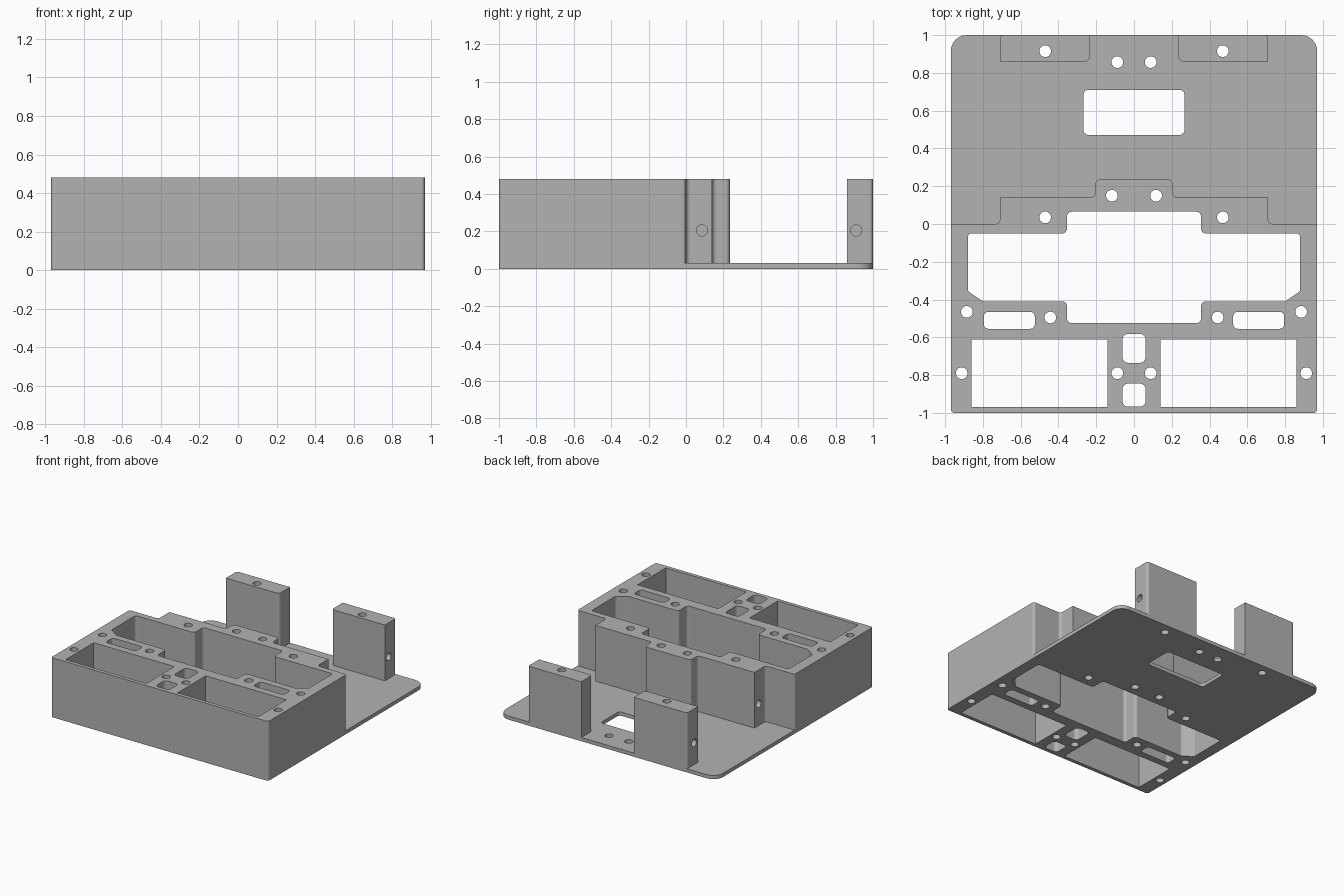
import bpy
import bmesh
import math
from mathutils import Vector, Matrix

TOP, PLATE, HOLE_R = 0.48, 0.03, 0.031

cube = bpy.data.objects.get("Cube")
if cube:
    bpy.data.objects.remove(cube)

grey = bpy.data.materials.new("plain grey")
grey.use_nodes = True
colour = (0.45, 0.45, 0.45, 1)
grey.diffuse_color = colour
grey.node_tree.nodes["Principled BSDF"].inputs["Base Color"].default_value = colour


def fillet(corners, steps=6):
    """Round each (x, y, radius) corner of a closed outline."""
    out = []
    n = len(corners)
    for i, (x, y, r) in enumerate(corners):
        p = Vector((x, y))
        if r == 0:
            out.append(p)
            continue
        a = (Vector(corners[i - 1][:2]) - p).normalized()
        b = (Vector(corners[(i + 1) % n][:2]) - p).normalized()
        half = a.angle(b) / 2
        centre = p + (a + b).normalized() * (r / math.sin(half))
        start = p + a * (r / math.tan(half)) - centre
        end = p + b * (r / math.tan(half)) - centre
        turn = start.angle_signed(end)
        for k in range(steps + 1):
            out.append(centre + Matrix.Rotation(-turn * k / steps, 2) @ start)
    return out


def mirrored(half):
    """Complete a right-hand half outline across x = 0."""
    return half + [(-x, y, r) for x, y, r in reversed(half)]


def rect(x0, x1, y0, y1, r=0):
    return [(x0, y0, r), (x1, y0, r), (x1, y1, r), (x0, y1, r)]


def flip(outline):
    return [(-x, y, r) for x, y, r in reversed(outline)]


def prism(bm, points, z0, z1):
    low = [bm.verts.new((p[0], p[1], z0)) for p in points]
    high = [bm.verts.new((p[0], p[1], z1)) for p in points]
    bm.faces.new(low[::-1])
    bm.faces.new(high)
    for i in range(len(points)):
        j = (i + 1) % len(points)
        bm.faces.new((low[i], low[j], high[j], high[i]))


def finish(bm, name):
    bmesh.ops.recalc_face_normals(bm, faces=bm.faces)
    mesh = bpy.data.meshes.new(name)
    bm.to_mesh(mesh)
    bm.free()
    mesh.materials.append(grey)
    obj = bpy.data.objects.new(name, mesh)
    bpy.context.collection.objects.link(obj)
    return obj


def solid(name, outlines, z0, z1):
    bm = bmesh.new()
    for outline in outlines:
        prism(bm, fillet(outline), z0, z1)
    return finish(bm, name)


def combine(body, tool, operation):
    bpy.context.view_layer.objects.active = body
    mod = body.modifiers.new(operation.lower(), "BOOLEAN")
    mod.operation = operation
    mod.solver = "EXACT"
    mod.object = tool
    bpy.ops.object.modifier_apply(modifier=mod.name)
    bpy.data.objects.remove(tool)


# Base plate with rounded rear corners
chassis = solid("chassis", [mirrored([(0.97, -1, 0.02), (0.97, 1, 0.085)])], 0, PLATE)

# Tall front block with a stepped back
block = solid("block", [mirrored([
    (0.97, -1, 0.02), (0.97, 0, 0.02), (0.71, 0, 0.025), (0.71, 0.14, 0),
    (0.205, 0.14, 0.025), (0.205, 0.235, 0.025)])], 0.01, TOP)
combine(chassis, block, "UNION")

# Two rear posts
post = [(0.235, 0.86, 0.025), (0.71, 0.86, 0), (0.71, 1, 0.02), (0.235, 1, 0)]
posts = solid("posts", [post, flip(post)], 0.01, TOP)
combine(chassis, posts, "UNION")

# Through openings: central cavity, rear window, pockets and slots
openings = [
    mirrored([(0.355, -0.525, 0.025), (0.355, -0.41, 0.025), (0.80, -0.41, 0.02),
              (0.88, -0.355, 0.02), (0.88, -0.05, 0.02), (0.355, -0.05, 0.025),
              (0.355, 0.065, 0.025)]),
    rect(-0.267, 0.267, 0.472, 0.71, 0.025),
    rect(-0.061, 0.061, -0.735, -0.582, 0.03),
    rect(-0.061, 0.061, -0.967, -0.845, 0.03),
]
for side in (rect(0.14, 0.86, -0.97, -0.612), rect(0.525, 0.795, -0.555, -0.465, 0.025)):
    openings += [side, flip(side)]
combine(chassis, solid("openings", openings, -0.1, 0.6), "DIFFERENCE")

# Vertical screw holes, in mirrored pairs
bm = bmesh.new()
for x, y in ((0.885, -0.465), (0.443, -0.495), (0.912, -0.79), (0.088, -0.79),
             (0.47, 0.035), (0.117, 0.15), (0.47, 0.915), (0.088, 0.857)):
    for s in (-1, 1):
        bmesh.ops.create_cone(bm, cap_ends=True, segments=24, radius1=HOLE_R,
                              radius2=HOLE_R, depth=1.2,
                              matrix=Matrix.Translation((s * x, y, 0.2)))
combine(chassis, finish(bm, "screw_holes"), "DIFFERENCE")

# Blind side holes in the posts and block
bm = bmesh.new()
for y in (0.085, 0.91):
    for s in (-1, 1):
        bmesh.ops.create_cone(bm, cap_ends=True, segments=24, radius1=0.03,
                              radius2=0.03, depth=0.3,
                              matrix=Matrix.Translation((s * 0.68, y, 0.205))
                              @ Matrix.Rotation(math.pi / 2, 4, "Y"))
combine(chassis, finish(bm, "side_holes"), "DIFFERENCE")

# Smooth fillets, crisp edges
bpy.ops.object.select_all(action="DESELECT")
chassis.select_set(True)
bpy.context.view_layer.objects.active = chassis
bpy.ops.object.shade_smooth_by_angle(angle=math.radians(30))
weighted = chassis.modifiers.new("weighted normals", "WEIGHTED_NORMAL")
weighted.keep_sharp = True
